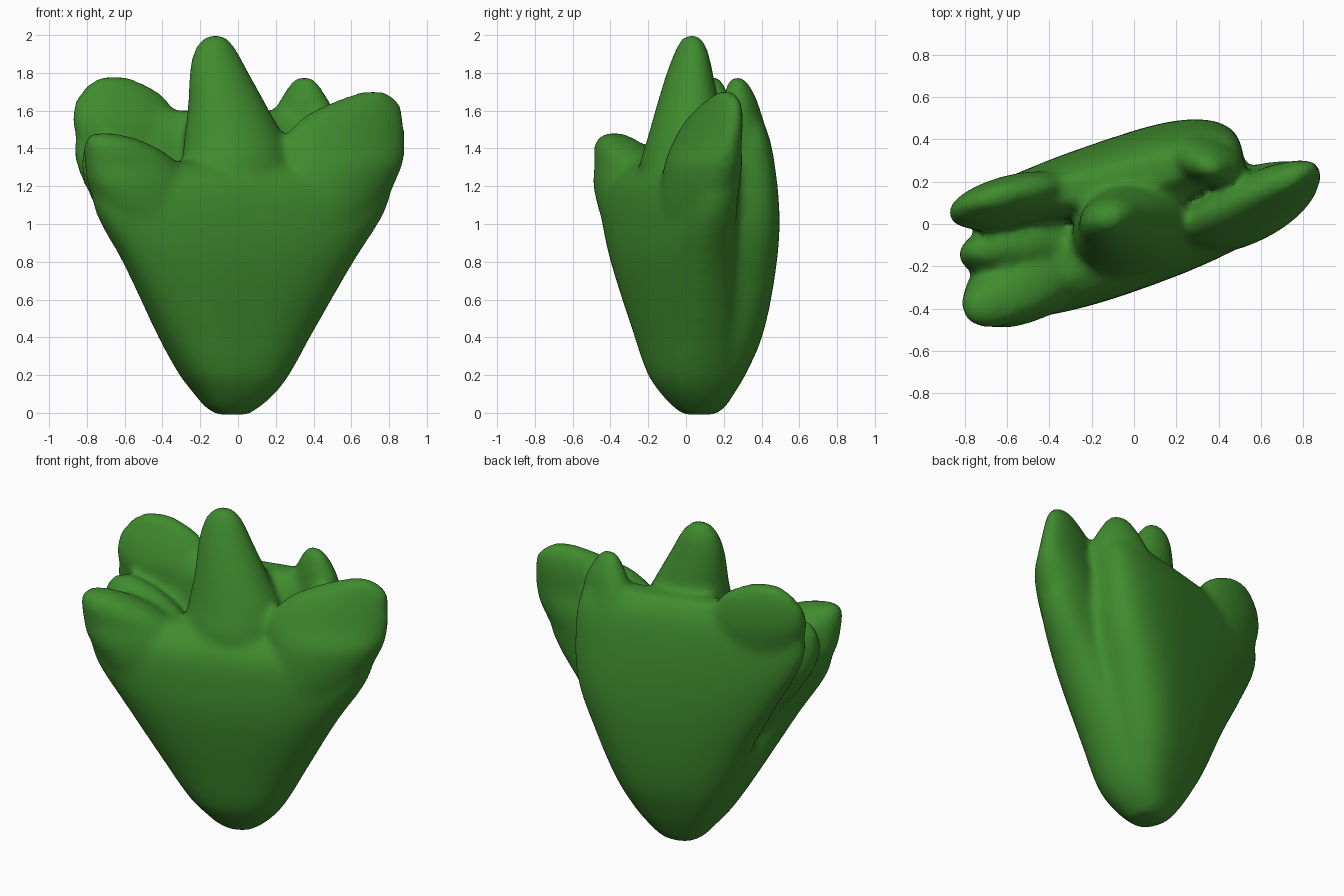
import bpy, bmesh, math
from mathutils import Vector

cube = bpy.data.objects.get("Cube")
if cube:
    bpy.data.objects.remove(cube, do_unlink=True)

SIDES = 40
STEPS = 4

leaf_green = bpy.data.materials.new("leaf_green")
leaf_green.use_nodes = True
colour = (0.05, 0.26, 0.027, 1)
leaf_green.diffuse_color = colour
bsdf = leaf_green.node_tree.nodes["Principled BSDF"]
bsdf.inputs["Base Color"].default_value = colour
bsdf.inputs["Roughness"].default_value = 0.8


def spline(rows):
    """Fill in rows between the given ones along a smooth curve."""
    out = []
    for i in range(len(rows) - 1):
        a, b = rows[i], rows[i + 1]
        before = rows[max(i - 1, 0)]
        after = rows[min(i + 2, len(rows) - 1)]
        # slopes are taken over height so uneven rows stay smooth
        h = b[0] - a[0]
        ma = (b - before) * (h / (b[0] - before[0]))
        mb = (after - a) * (h / (after[0] - a[0]))
        for k in range(STEPS):
            t = k / STEPS
            out.append(a * (1 + 2 * t) * (1 - t) ** 2 + ma * t * (1 - t) ** 2
                       + b * t * t * (3 - 2 * t) - mb * t * t * (1 - t))
    return out + [rows[-1]]


def loft(bm, angle, rows, power=2.0, taper=0.0):
    """Skin rounded sections; a row is height, centre x, centre y, half width, half depth."""
    ca, sa = math.cos(math.radians(angle)), math.sin(math.radians(angle))
    rings = []
    for z, x, y, a, b in spline([Vector(r) for r in rows]):
        ring = []
        for i in range(SIDES):
            t = math.tau * i / SIDES
            c, s = math.cos(t), math.sin(t)
            u = math.copysign(abs(c) ** (2 / power), c) * a
            v = math.copysign(abs(s) ** (2 / power), s) * b * (1 + taper * u)
            ring.append(bm.verts.new((x + u * ca - v * sa, y + u * sa + v * ca, z)))
        rings.append(ring)
    for low, high in zip(rings, rings[1:]):
        for i in range(SIDES):
            j = (i + 1) % SIDES
            bm.faces.new((low[i], low[j], high[j], high[i]))
    bm.faces.new(rings[0][::-1])
    bm.faces.new(rings[-1])


bm = bmesh.new()

# Front sheet
loft(bm, 20, [(-.01, -.03, .07, .08, .08), (.03, -.03, .07, .14, .13),
              (.1, -.02, .06, .21, .18), (.2, -.02, .04, .29, .22),
              (.4, -.02, .01, .41, .24), (.8, 0, -.07, .64, .23),
              (1.05, .01, -.09, .8, .21), (1.2, .02, -.08, .84, .19),
              (1.28, .03, -.07, .8, .14), (1.33, .04, -.05, .7, .08)], 2.5)
# Back sheet, thicker towards the left hand
loft(bm, 13, [(-.01, -.03, .08, .08, .07), (.03, -.03, .08, .13, .12),
              (.1, -.03, .08, .19, .16), (.2, -.03, .09, .26, .2),
              (.4, -.04, .13, .36, .23), (.7, -.06, .18, .48, .22),
              (1, -.1, .21, .61, .19), (1.3, -.17, .2, .7, .155),
              (1.5, -.18, .19, .69, .12), (1.6, -.17, .19, .6, .06)], 2.8, 0.5)
# Front lobes: shorter one at the right hand, tall centre, broad left
loft(bm, 21, [(.8, -.34, -.15, .18, .17), (1, -.44, -.23, .25, .19),
              (1.2, -.53, -.29, .27, .18), (1.31, -.56, -.31, .26, .15),
              (1.39, -.61, -.34, .21, .13), (1.45, -.67, -.37, .14, .09),
              (1.48, -.71, -.38, .06, .04)], 2.3)
loft(bm, 15, [(.9, 0, -.04, .3, .18), (1.3, -.01, -.03, .29, .21),
              (1.45, -.02, 0, .27, .2), (1.6, -.05, .01, .22, .17),
              (1.8, -.1, .02, .16, .12), (1.93, -.12, .03, .11, .08),
              (2, -.12, .03, .05, .04)])
loft(bm, 24, [(.75, .33, .03, .12, .12), (1, .43, .05, .29, .17),
              (1.3, .55, .09, .34, .17), (1.42, .56, .11, .35, .13),
              (1.55, .6, .15, .3, .1), (1.64, .67, .19, .2, .07),
              (1.7, .72, .21, .07, .04)])
# Inner lobe that fills the fold between the sheets
loft(bm, 8, [(.75, -.35, -.02, .16, .13), (1.1, -.52, -.1, .24, .16),
             (1.28, -.57, -.12, .26, .13), (1.4, -.64, -.12, .18, .09),
             (1.47, -.71, -.12, .07, .04)])
# Back lobes
loft(bm, 15, [(1.2, -.5, .11, .24, .09), (1.5, -.58, .11, .3, .12),
              (1.62, -.61, .12, .27, .1), (1.71, -.63, .13, .2, .07),
              (1.78, -.66, .13, .08, .04)])
loft(bm, -15, [(1, .25, .3, .15, .13), (1.4, .32, .31, .2, .13),
               (1.6, .35, .29, .16, .1), (1.71, .35, .28, .1, .07),
               (1.78, .35, .27, .05, .03)])

bmesh.ops.recalc_face_normals(bm, faces=bm.faces)
mesh = bpy.data.meshes.new("leafy_bush")
bm.to_mesh(mesh)
bm.free()
mesh.materials.append(leaf_green)
bush = bpy.data.objects.new("leafy_bush", mesh)
bpy.context.collection.objects.link(bush)

# Fuse the lobes into one skin and soften the seams
fuse = bush.modifiers.new("fuse", "REMESH")
fuse.mode = "VOXEL"
fuse.voxel_size = 0.022
fuse.use_smooth_shade = True
soften = bush.modifiers.new("soften", "SMOOTH")
soften.factor = 0.5
soften.iterations = 12

bpy.context.view_layer.objects.active = bush
bush.select_set(True)
for name in ("fuse", "soften"):
    bpy.ops.object.modifier_apply(modifier=name)
bpy.ops.object.shade_smooth_by_angle(angle=math.radians(40))
